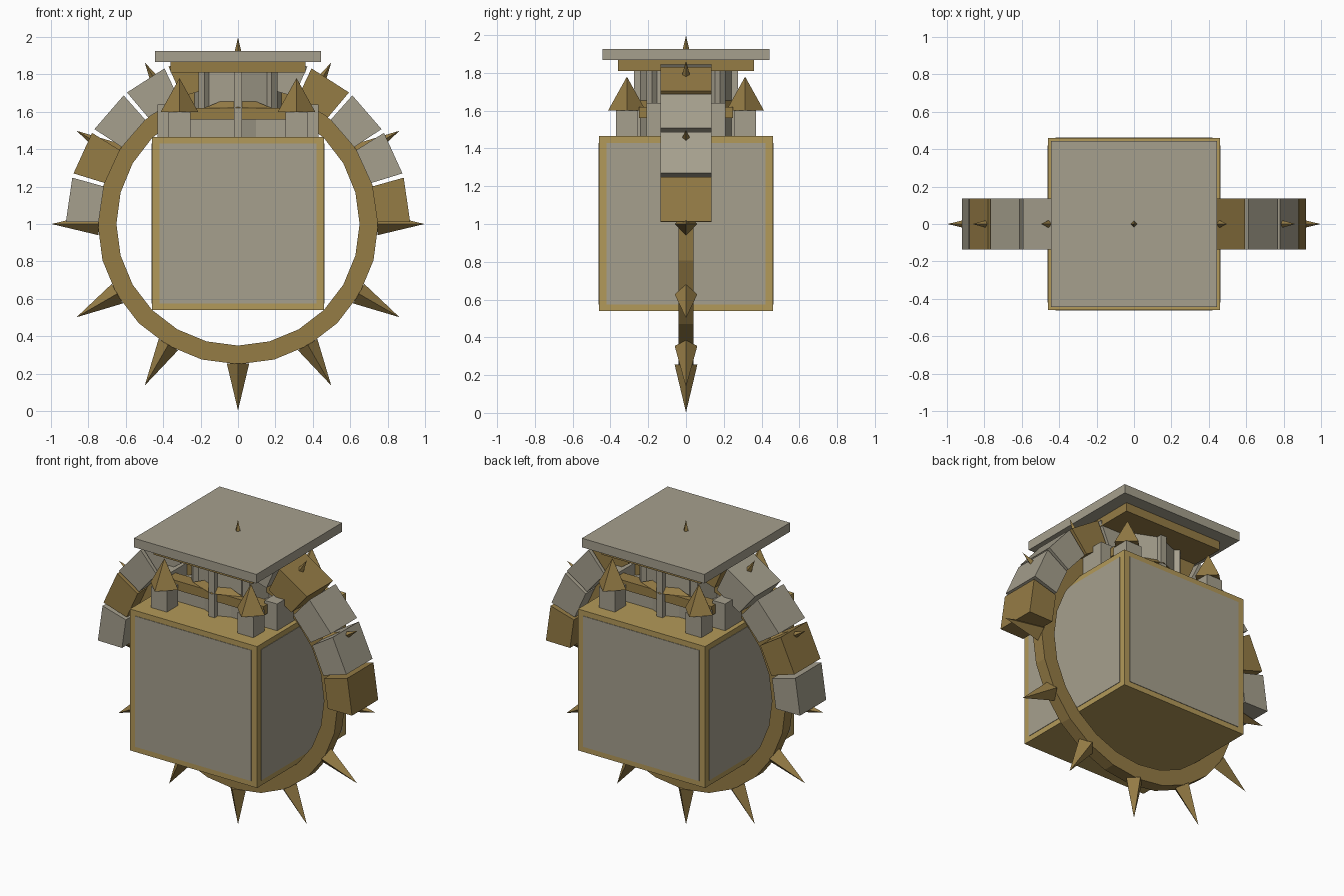
import bpy, bmesh, math
from mathutils import Matrix, Vector

if "Cube" in bpy.data.objects:
    bpy.data.objects.remove(bpy.data.objects["Cube"])


def material(name, rgb):
    m = bpy.data.materials.new(name)
    m.diffuse_color = (*rgb, 1)
    m.use_nodes = True
    m.node_tree.nodes["Principled BSDF"].inputs["Base Color"].default_value = m.diffuse_color
    return m


GOLD = material("gold", (0.30, 0.20, 0.06))
PALE = material("pale_gold", (0.45, 0.32, 0.10))
STONE = material("stone", (0.38, 0.35, 0.27))


def finish(name, bm, mat):
    bmesh.ops.recalc_face_normals(bm, faces=bm.faces)
    me = bpy.data.meshes.new(name)
    bm.to_mesh(me)
    bm.free()
    me.materials.append(mat)
    ob = bpy.data.objects.new(name, me)
    bpy.context.collection.objects.link(ob)
    return ob


def box(name, lo, hi, mat):
    lo, hi = Vector(lo), Vector(hi)
    bm = bmesh.new()
    m = Matrix.Translation((lo + hi) / 2) @ Matrix.Diagonal((*(hi - lo), 1))
    bmesh.ops.create_cube(bm, size=1, matrix=m)
    return finish(name, bm, mat)


def cone(name, matrix, sides, r1, r2, height, mat):
    # base sits on the local origin, axis along local z
    bm = bmesh.new()
    bmesh.ops.create_cone(bm, cap_ends=True, segments=sides, radius1=r1, radius2=r2,
                          depth=height, matrix=matrix @ Matrix.Translation((0, 0, height / 2)))
    return finish(name, bm, mat)


def arc(name, r0, r1, half_y, angles, closed, mat):
    # rectangular section swept about the y axis through (0, 0, 1)
    bm = bmesh.new()
    rows = []
    for a in angles:
        c, s = math.cos(a), math.sin(a)
        rows.append([bm.verts.new((r * c, y, 1 + r * s)) for r, y in
                     ((r0, -half_y), (r1, -half_y), (r1, half_y), (r0, half_y))])
    n = len(rows)
    for i in range(n if closed else n - 1):
        a, b = rows[i], rows[(i + 1) % n]
        for j in range(4):
            k = (j + 1) % 4
            bm.faces.new((a[j], a[k], b[k], b[j]))
    if not closed:
        bm.faces.new(rows[0])
        bm.faces.new(rows[-1])
    return finish(name, bm, mat)


# spiked ring
arc("ring", 0.65, 0.75, 0.04, [math.radians(15 * i) for i in range(24)], True, GOLD)
for i in range(12):
    m = (Matrix.Translation((0, 0, 1)) @ Matrix.Rotation(math.radians(30 * i), 4, 'Y')
         @ Matrix.Translation((0, 0, 0.745)))
    cone(f"spike_{i}", m, 4, 0.06, 0, 0.252, GOLD)

# arch of wedge stones over the upper half
step = math.pi / 11
for k in range(11):
    arc(f"arch_stone_{k}", 0.745, 0.92, 0.135,
        [k * step + 0.013, (k + 1) * step - 0.013], False, GOLD if k % 3 == 0 else STONE)

# central cube with inset-looking stone panels on its sides
box("cube_frame", (-0.46, -0.46, 0.54), (0.46, 0.46, 1.465), PALE)
box("panels_front_back", (-0.42, -0.463, 0.575), (0.42, 0.463, 1.43), STONE)
box("panels_left_right", (-0.463, -0.42, 0.575), (0.463, 0.42, 1.43), STONE)

# hall base with raised ends and a gold eave
box("hall_base", (-0.43, -0.21, 1.465), (0.43, 0.21, 1.56), STONE)
for s in (-1, 1):
    box("hall_end", (min(s * 0.34, s * 0.43), -0.21, 1.56),
        (max(s * 0.34, s * 0.43), 0.21, 1.64), STONE)
    box("eave", (-0.36, min(s * 0.16, s * 0.25), 1.56),
        (0.36, max(s * 0.16, s * 0.25), 1.62), GOLD)
    m = Matrix.Translation((0, s * 0.21, 1.62)) @ Matrix.Diagonal((1, 0.4, 1, 1))
    cone("eave_peak", m, 4, 0.18, 0, 0.075, GOLD)

# octagonal drum with pilasters on its corners
cone("drum", Matrix.Translation((0, 0, 1.465)), 8, 0.25, 0.25, 0.35, STONE)
for i in range(8):
    m = Matrix.Rotation(i * math.pi / 4, 4, 'Z') @ Matrix.Translation((0.25, 0, 0))
    p = box(f"pilaster_{i}", (-0.025, -0.022, 1.465), (0.025, 0.022, 1.815), STONE)
    p.data.transform(m)

# corner turrets
for x in (-0.313, 0.313):
    for y in (-0.313, 0.313):
        box("turret", (x - 0.058, y - 0.058, 1.465), (x + 0.058, y + 0.058, 1.6), STONE)
        cone("turret_roof", Matrix.Translation((x, y, 1.6)), 4, 0.1, 0, 0.18, GOLD)

# roof slabs
box("roof_lower", (-0.36, -0.36, 1.81), (0.36, 0.36, 1.867), GOLD)
box("roof_upper", (-0.443, -0.443, 1.867), (0.443, 0.443, 1.926), STONE)
